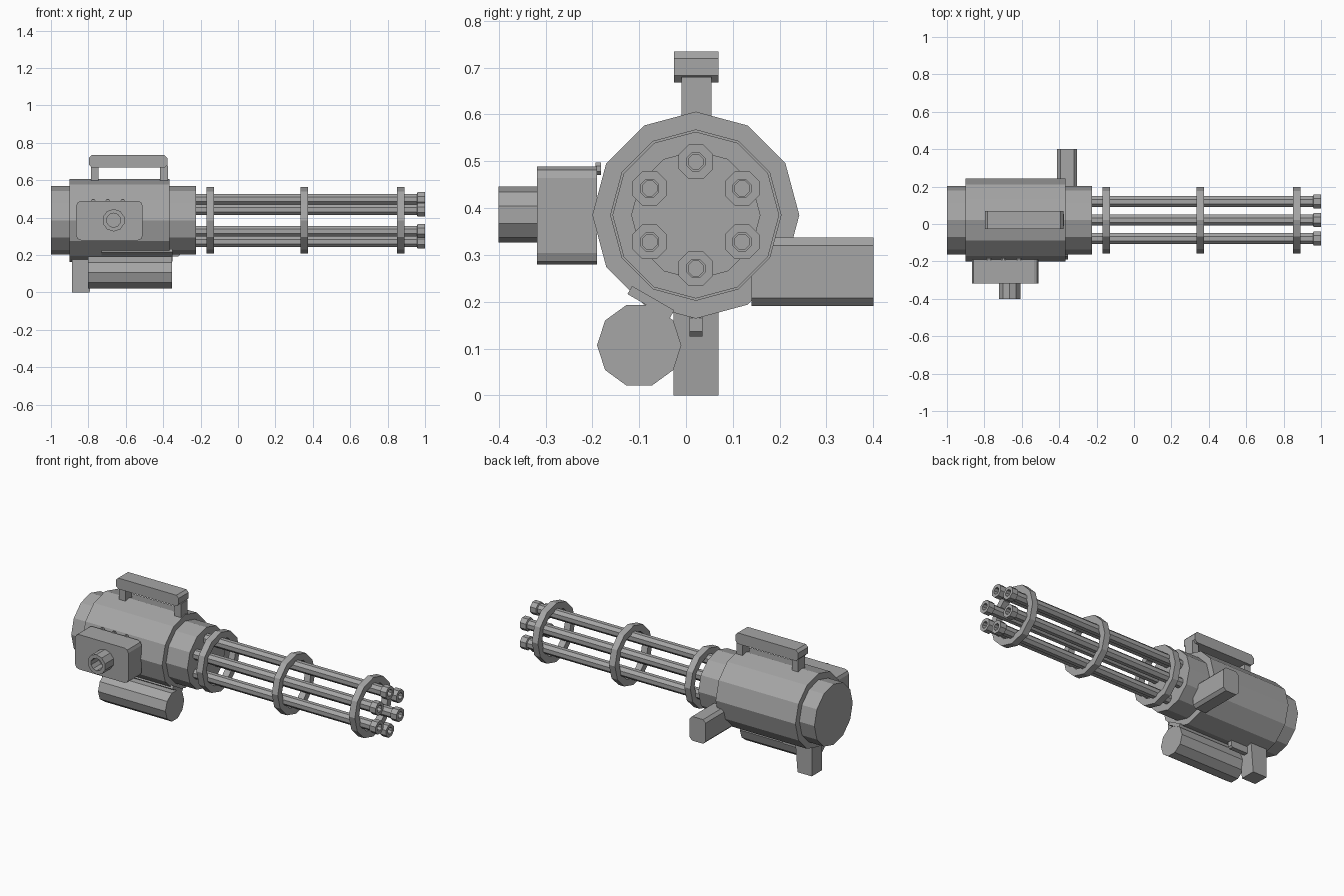
import bpy, bmesh
from math import pi, sin, cos, radians

if "Cube" in bpy.data.objects:
    bpy.data.objects.remove(bpy.data.objects["Cube"])

CY, CZ = 0.021, 0.385   # main axis, running along x

# Dark grey metal shared by every part
metal = bpy.data.materials.new("dark_metal")
metal.diffuse_color = (0.38, 0.38, 0.38, 1)
metal.use_nodes = True
metal.node_tree.nodes["Principled BSDF"].inputs["Base Color"].default_value = metal.diffuse_color


def finish(bm, name):
    bmesh.ops.recalc_face_normals(bm, faces=bm.faces)
    me = bpy.data.meshes.new(name)
    bm.to_mesh(me)
    bm.free()
    me.materials.append(metal)
    ob = bpy.data.objects.new(name, me)
    bpy.context.collection.objects.link(ob)
    return ob


def lathe(name, profile, n, centre, axis='x', phase=0.0, closed=False):
    """Spin (position, radius) pairs round a line parallel to x or y."""
    bm = bmesh.new()
    rings = []
    for p, r in profile:
        ring = []
        for i in range(n):
            a = phase + 2 * pi * i / n
            u, v = r * cos(a), r * sin(a)
            if axis == 'x':
                co = (p, centre[0] + u, centre[1] + v)
            else:
                co = (centre[0] + u, p, centre[1] + v)
            ring.append(bm.verts.new(co))
        rings.append(ring)
    pairs = list(zip(rings, rings[1:]))
    if closed:
        pairs.append((rings[-1], rings[0]))
    for a, b in pairs:
        for i in range(n):
            j = (i + 1) % n
            bm.faces.new((a[i], a[j], b[j], b[i]))
    if not closed:
        bm.faces.new(rings[0])
        bm.faces.new(rings[-1])
    return finish(bm, name)


def box(name, x, y, z, bevel=0.0, along=None, segments=1):
    """Box from ranges; optionally bevel the edges parallel to one axis."""
    bm = bmesh.new()
    bmesh.ops.create_cube(bm, size=1)
    for v in bm.verts:
        v.co = [lo + (c + 0.5) * (hi - lo) for c, (lo, hi) in zip(v.co, (x, y, z))]
    if bevel:
        edges = [e for e in bm.edges
                 if abs((e.verts[0].co - e.verts[1].co).normalized()[along]) > 0.9]
        bmesh.ops.bevel(bm, geom=edges, offset=bevel, segments=segments,
                        profile=0.5, affect='EDGES')
    return finish(bm, name)


# Stepped twelve-sided housing
lathe("housing", [(-1, 0.183), (-0.9, 0.183), (-0.9, 0.221), (-0.367, 0.221),
                  (-0.367, 0.183), (-0.225, 0.183)], 12, (CY, CZ))

# Six barrels with hollow muzzles
for i in range(6):
    a = pi / 2 + i * pi / 3
    c = (CY + 0.114 * cos(a), CZ + 0.114 * sin(a))
    lathe(f"barrel_{i + 1}", [(-0.24, 0.031), (0.957, 0.031), (0.96, 0.04), (1, 0.04),
                              (1, 0.021), (0.96, 0.021), (0.96, 0.017), (0.93, 0.017)],
          8, c, phase=pi / 8)

# Clamp rings round the barrels
for i, x in enumerate((-0.148, 0.355, 0.87)):
    lathe(f"barrel_clamp_{i + 1}", [(x - 0.02, 0.178), (x + 0.02, 0.178),
                                    (x + 0.02, 0.137), (x - 0.02, 0.137)],
          12, (CY, CZ), closed=True)

# Carry handle
box("carry_handle_bar", (-0.797, -0.378), (-0.026, 0.069), (0.668, 0.734), 0.015, 1)
for i, x in enumerate((-0.766, -0.395)):
    box(f"carry_handle_post_{i + 1}", (x - 0.021, x + 0.021), (-0.01, 0.054), (0.585, 0.68))

# Feed box with hollow port
box("feed_box", (-0.865, -0.51), (-0.318, -0.19), (0.279, 0.489), 0.025, 1, 2)
lathe("feed_port", [(-0.31, 0.06), (-0.4, 0.06), (-0.4, 0.038), (-0.325, 0.038)],
      10, (-0.665, 0.386), axis='y', phase=pi / 10)
for i, x in enumerate((-0.775, -0.697, -0.615)):
    lathe(f"feed_stud_{i + 1}", [(-0.193, 0.014), (-0.182, 0.014)], 8,
          (x, 0.484), axis='y', phase=pi / 8)

# Side grip
box("side_grip", (-0.411, -0.304), (0.14, 0.4), (0.191, 0.337), 0.017, 1)

# Motor drum slung underneath and its mounting plate
lathe("motor_drum", [(-0.802, 0.09), (-0.352, 0.09)], 10, (-0.1, 0.107))
plate = box("drum_mount", (-0.19, 0.19), (-0.052, 0.052), (-0.01, 0.01))
plate.location = (-0.54, -0.075, 0.199)
plate.rotation_euler.x = radians(-30)

# Rear grip, narrowing downwards, and trigger
grip = box("rear_grip", (-0.888, -0.793), (-0.027, 0.069), (0, 0.19))
for v in grip.data.vertices:
    if v.co.z > 0.1 and v.co.x > -0.84:
        v.co.x = -0.777
box("trigger", (-0.79, -0.665), (0.007, 0.035), (0.126, 0.175), 0.01, 1)
